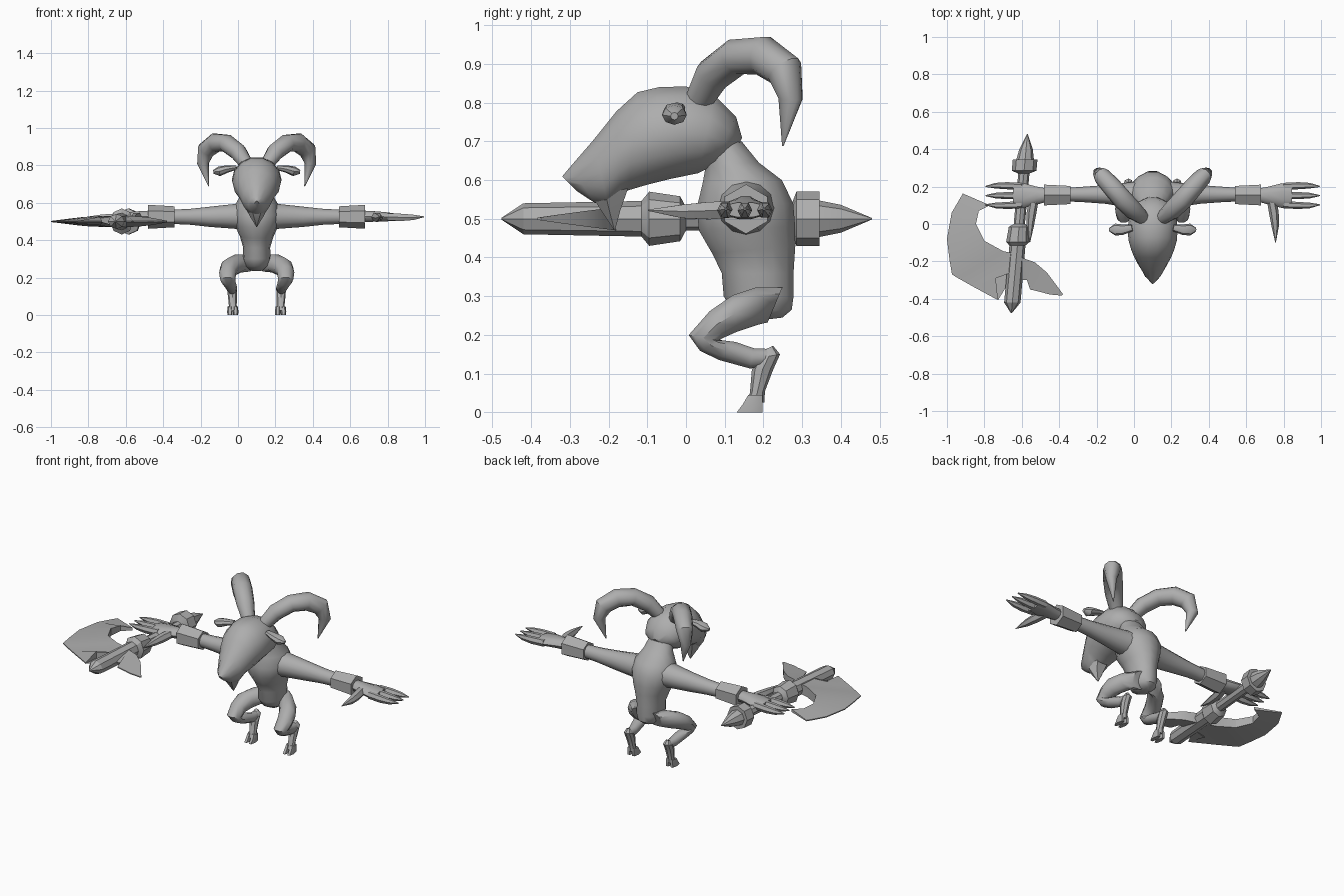
import bpy, bmesh, math
from mathutils import Vector as V

CX = 0.10  # the creature's own symmetry plane
grey = bpy.data.materials.new("stone_grey")
grey.diffuse_color = (0.42, 0.42, 0.42, 1)


def finish(name, bm, x=0.0, mirror=False, angle=40):
    bmesh.ops.remove_doubles(bm, verts=bm.verts, dist=1e-5)
    bmesh.ops.recalc_face_normals(bm, faces=bm.faces)
    me = bpy.data.meshes.new(name)
    bm.to_mesh(me)
    bm.free()
    me.materials.append(grey)
    ob = bpy.data.objects.new(name, me)
    bpy.context.collection.objects.link(ob)
    ob.location.x = x
    bpy.ops.object.select_all(action='DESELECT')
    ob.select_set(True)
    bpy.context.view_layer.objects.active = ob
    bpy.ops.object.shade_smooth_by_angle(angle=math.radians(angle))
    if mirror:
        m = ob.modifiers.new("mirror", 'MIRROR')
        m.use_mirror_merge = False
    return ob


def loft(name, rings, n=12, x=CX, mirror=False, angle=40, turn=0.0):
    """Skin over elliptical rings, each (centre, half axis u, half axis v)."""
    bm = bmesh.new()
    rows = []
    for c, u, v in rings:
        rows.append([bm.verts.new(c + u * math.cos(a) + v * math.sin(a))
                     for a in (2 * math.pi * k / n + turn for k in range(n))])
    for r, s in zip(rows, rows[1:]):
        for k in range(n):
            j = (k + 1) % n
            bm.faces.new((r[k], r[j], s[j], s[k]))
    bm.faces.new(rows[0])
    bm.faces.new(rows[-1])
    return finish(name, bm, x, mirror, angle)


def profile(name, pts, **kw):
    """Rings from side-profile pairs: x, (ya, za), (yb, zb), half width."""
    rings = []
    for x, ya, za, yb, zb, w in pts:
        a, b = V((x, ya, za)), V((x, yb, zb))
        rings.append(((a + b) / 2, V((w, 0, 0)), (a - b) / 2))
    return loft(name, rings, **kw)


def tube(name, pts, ref, **kw):
    """Rings across a path: x, y, z, radius along ref, other radius."""
    p = [V(q[:3]) for q in pts]
    rings = []
    for i, q in enumerate(pts):
        t = (p[min(i + 1, len(p) - 1)] - p[max(i - 1, 0)]).normalized()
        u = V(ref)
        u = (u - t * u.dot(t)).normalized()
        rings.append((p[i], u * q[3], t.cross(u) * q[4]))
    return loft(name, rings, **kw)


# Torso and neck
profile("torso", [
    (0, .17, .235, .25, .245, .035), (0, .12, .26, .275, .265, .062),
    (0, .095, .30, .28, .30, .075), (0, .09, .36, .28, .36, .072),
    (0, .065, .41, .285, .43, .09), (0, .03, .47, .285, .48, .115),
    (0, .025, .53, .28, .54, .128), (0, .04, .59, .25, .60, .112),
    (0, .05, .64, .19, .645, .085), (0, .04, .69, .145, .70, .07)], n=14)

# Head with tapering muzzle
profile("head", [
    (0, .145, .71, .12, .66, .04), (0, .13, .765, .07, .635, .10),
    (0, .075, .82, .03, .615, .125), (0, 0, .845, -.04, .60, .133),
    (0, -.07, .843, -.10, .585, .130), (0, -.125, .83, -.15, .57, .115),
    (0, -.18, .78, -.17, .56, .10), (0, -.24, .705, -.20, .53, .076),
    (0, -.30, .635, -.235, .54, .045), (0, -.32, .61, -.28, .57, .012)], n=14)
profile("goatee", [
    (0, -.29, .61, -.14, .575, .07), (0, -.235, .54, -.165, .52, .038),
    (0, -.187, .472, -.183, .470, .002)], n=6)

# Curled horns
tube("horn", [
    (.05, .03, .80, .036, .036), (.10, .07, .872, .05, .046),
    (.16, .13, .918, .054, .048), (.22, .20, .921, .052, .052),
    (.27, .255, .882, .047, .05), (.287, .27, .81, .03, .034),
    (.256, .25, .688, .002, .002)], (.72, -.69, 0), n=10, mirror=True)

# Ears
tube("ear", [
    (.11, -.02, .788, .018, .012), (.16, -.03, .78, .028, .02),
    (.20, -.03, .768, .032, .026), (.232, -.03, .765, .010, .010)],
    (0, 1, 0), n=8, mirror=True)

# Arms
tube("arm", [
    (.04, .155, .53, .085, .08), (.12, .155, .527, .068, .066),
    (.25, .158, .525, .05, .054), (.36, .158, .525, .042, .042),
    (.46, .157, .525, .036, .038)], (0, 1, 0), mirror=True)
tube("wrist_cuff", [
    (.44, .155, .525, .056, .056), (.58, .155, .525, .064, .064)],
    (0, 1, 0), n=6, turn=math.pi / 6, mirror=True, angle=25)

# Hands: palm, three fingers and a long thumb
tube("palm", [
    (.56, .155, .528, .034, .032), (.62, .152, .527, .048, .03),
    (.69, .152, .525, .066, .026), (.745, .152, .523, .062, .02)],
    (0, 1, 0), n=10, mirror=True)
for y in (-.049, 0, .049):
    tube("finger", [
        (.70, .152 + y, .524, .019, .022), (.78, .152 + y * 1.08, .522, .019, .022),
        (.84, .152 + y * 1.08, .522, .015, .016), (.893, .152 + y, .525, .003, .003)],
        (0, 1, 0), n=6, mirror=True)
tube("thumb", [
    (.635, .13, .525, .025, .024), (.648, .06, .521, .026, .026),
    (.655, -.01, .519, .02, .02), (.657, -.098, .522, .002, .002)],
    (1, 0, 0), n=6, mirror=True)

# Legs: folded thigh and shin, then upright lower leg and cloven hooves
profile("thigh_and_shin", [
    (.05, .25, .325, .21, .23, .05), (.10, .18, .325, .19, .225, .058),
    (.14, .12, .305, .13, .205, .055), (.155, .06, .263, .10, .192, .046),
    (.155, .005, .20, .085, .185, .041), (.15, .035, .158, .095, .187, .038),
    (.14, .085, .134, .13, .183, .033), (.132, .165, .112, .175, .167, .027),
    (.130, .215, .118, .215, .165, .022)], n=10, mirror=True)
profile("lower_leg", [
    (.130, .205, .163, .225, .172, .012), (.130, .185, .14, .243, .15, .026),
    (.130, .17, .11, .225, .11, .025), (.128, .165, .05, .204, .055, .021),
    (.128, .152, .025, .202, .025, .024)], n=8, mirror=True)
for x in (.113, .143):
    profile("hoof", [
        (x, .158, .045, .20, .045, .012), (x, .142, .02, .202, .02, .015),
        (x, .126, 0, .202, 0, .014)], n=6, mirror=True)

# Axe handle with pommel and collars, slightly slanted
shaft = [(.48, .002, .002), (.40, .036, .036), (.345, .047, .047), (.345, .066, .07),
         (.285, .066, .07), (.27, .03, .03), (.0, .03, .03), (-.015, .055, .058),
         (-.095, .062, .07), (-.115, .043, .046), (-.42, .044, .04), (-.477, .002, .002)]
loft("axe_handle", [(V((-.613 + .0895 * y, y, .50)), V((rx, 0, 0)), V((0, 0, rz)))
                    for y, rx, rz in shaft], n=8, x=0, angle=30)


def blade(name, pairs):
    """Wedge plate: thick along the inner line, sharp along the outer line."""
    bm = bmesh.new()
    rows = [[bm.verts.new(q) for q in ((ix, iy, .5 + t), (ox, oy, .503),
                                       (ox, oy, .497), (ix, iy, .5 - t))]
            for ix, iy, ox, oy, t in pairs]
    for r, s in zip(rows, rows[1:]):
        for k in range(4):
            j = (k + 1) % 4
            bm.faces.new((r[k], r[j], s[j], s[k]))
    bm.faces.new(rows[0])
    bm.faces.new(rows[-1])
    finish(name, bm, angle=30)


# Axe head: crescent blade and rear spike
blade("axe_blade", [
    (-.77, .10, -.915, .163, .008), (-.83, .07, -.975, .06, .016),
    (-.845, 0, -1.0, -.08, .022), (-.80, -.09, -.985, -.20, .026),
    (-.70, -.145, -.973, -.27, .03), (-.63, -.16, -.94, -.29, .03),
    (-.63, -.25, -.86, -.335, .03), (-.74, -.285, -.727, -.407, .024)])
blade("axe_spike", [
    (-.64, -.17, -.64, -.30, .03), (-.60, -.18, -.572, -.30, .03),
    (-.53, -.205, -.556, -.35, .027), (-.465, -.26, -.49, -.366, .02),
    (-.42, -.32, -.45, -.377, .012), (-.38, -.375, -.385, -.383, .004)])
